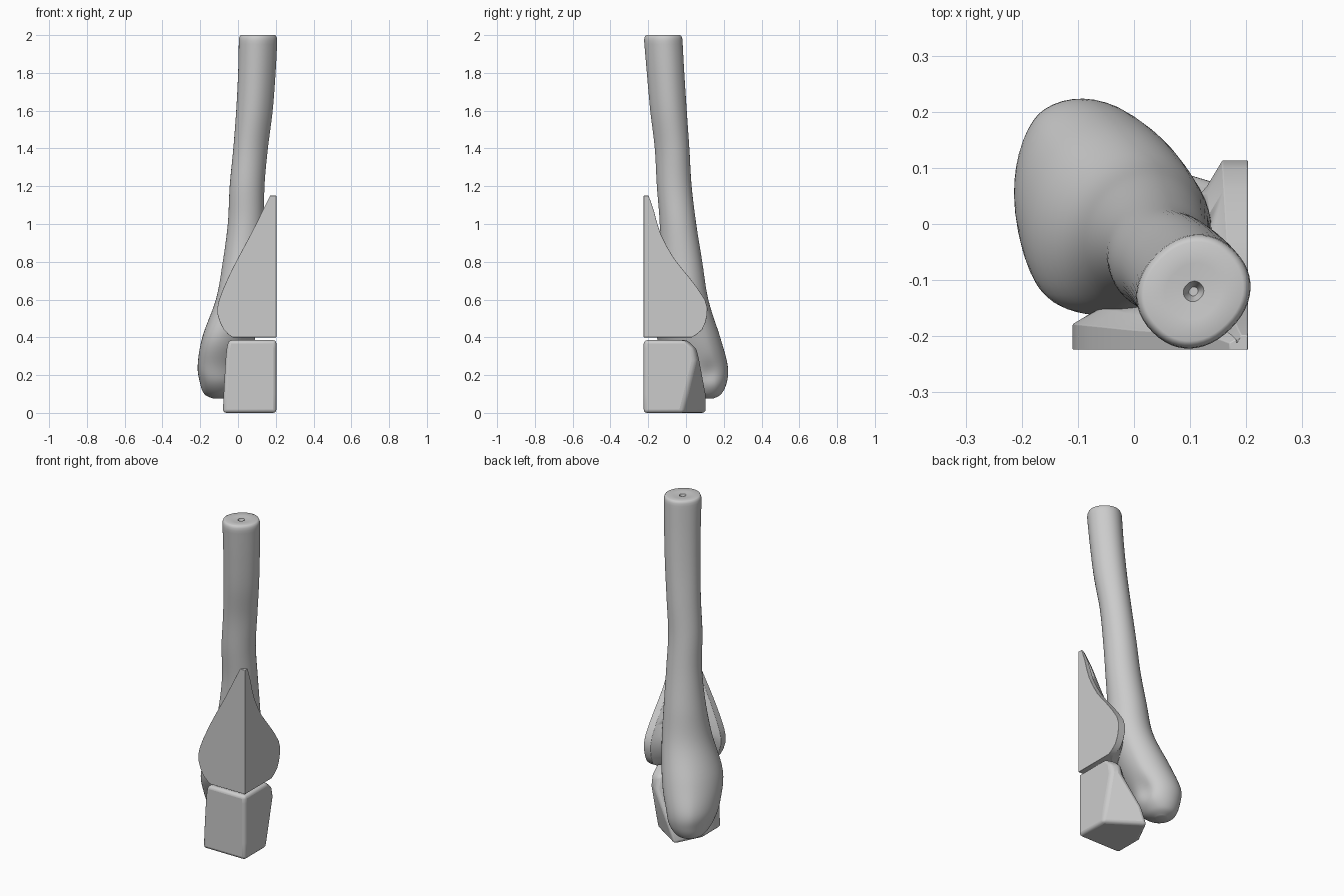
import bpy, bmesh, math
from mathutils import Vector

if "Cube" in bpy.data.objects:
    bpy.data.objects.remove(bpy.data.objects["Cube"])

bone_grey = bpy.data.materials.new("bone grey")
bone_grey.diffuse_color = (0.6, 0.6, 0.6, 1)
bone_grey.use_nodes = True
bone_grey.node_tree.nodes["Principled BSDF"].inputs["Base Color"].default_value = bone_grey.diffuse_color
R2 = math.sqrt(0.5)


def catmull(keys, steps):
    """Smoothly interpolate a list of equal-length tuples."""
    out = []
    for i in range(len(keys) - 1):
        p = [keys[max(0, min(len(keys) - 1, i + k))] for k in (-1, 0, 1, 2)]
        for s in range(steps):
            t = s / steps
            out.append([b + 0.5 * t * (c - a + t * (2*a - 5*b + 4*c - d + t * (3*(b - c) + d - a)))
                        for a, b, c, d in zip(*p)])
    return out + [list(keys[-1])]


def loft(name, rings):
    """Skin closed rings of points, bottom to top, and cap the ends."""
    bm = bmesh.new()
    vs = [[bm.verts.new(p) for p in r] for r in rings]
    n = len(vs[0])
    for a, b in zip(vs, vs[1:]):
        for i in range(n):
            j = (i + 1) % n
            bm.faces.new((a[i], a[j], b[j], b[i]))
    bm.faces.new(vs[0][::-1])
    bm.faces.new(vs[-1])
    bmesh.ops.recalc_face_normals(bm, faces=bm.faces)
    me = bpy.data.meshes.new(name)
    bm.to_mesh(me)
    bm.free()
    me.materials.append(bone_grey)
    ob = bpy.data.objects.new(name, me)
    bpy.context.collection.objects.link(ob)
    return ob


def smooth(ob, deg):
    bpy.ops.object.select_all(action='DESELECT')
    ob.select_set(True)
    bpy.context.view_layer.objects.active = ob
    bpy.ops.object.shade_smooth_by_angle(angle=math.radians(deg))


# Bone: sections across the diagonal axes u=(1,1), v=(-1,1)
# z, u, v, half u, half v back, half v front, roundness, skew
KEYS = [
    (0.075, 0.01, 0.15, 0.03, 0.03, 0.03, 2.0, 0.0),
    (0.10, 0.0, 0.14, 0.085, 0.085, 0.08, 1.9, 0.1),
    (0.16, -0.01, 0.11, 0.13, 0.14, 0.10, 1.8, 0.2),
    (0.25, -0.02, 0.09, 0.155, 0.165, 0.11, 1.75, 0.22),
    (0.40, -0.03, 0.03, 0.17, 0.165, 0.12, 1.85, 0.22),
    (0.60, -0.01, -0.025, 0.14, 0.13, 0.12, 2.0, 0.12),
    (0.80, 0.0, -0.04, 0.115, 0.108, 0.105, 2.0, 0.05),
    (1.00, 0.0, -0.06, 0.098, 0.095, 0.095, 2.0, 0.0),
    (1.20, -0.01, -0.078, 0.094, 0.09, 0.09, 2.0, 0.0),
    (1.40, -0.005, -0.10, 0.094, 0.087, 0.085, 2.1, 0.0),
    (1.60, -0.004, -0.127, 0.097, 0.09, 0.09, 2.2, 0.0),
    (1.80, -0.006, -0.147, 0.1, 0.092, 0.092, 2.2, 0.0),
    (1.97, -0.01, -0.16, 0.103, 0.094, 0.094, 2.2, 0.0),
]


def section(k, n=48):
    z, u0, v0, hu, hb, hf, e, skew = k
    pts = []
    for i in range(n):
        a = 2 * math.pi * i / n
        c, s = math.cos(a), math.sin(a)
        u = hu * math.copysign(abs(c) ** (2 / e), c)
        v = (hb if s > 0 else hf) * math.copysign(abs(s) ** (2 / e), s)
        u += u0 + skew * v
        v += v0
        p = Vector(((u - v) * R2, (u + v) * R2, z))
        # shallow hollow on the rear right flank
        d = (p - Vector((0.07, 0.13, 0.2))).length
        p += Vector((-0.8, -0.4, 0)) * 0.035 * math.exp(-(d / 0.06) ** 2)
        pts.append(p)
    return pts


rings = [section(k) for k in catmull(KEYS, 6)]
# rounded top rim and the small pit in the end
top = rings[-1]
ctr = sum(top, Vector()) / len(top)
for scale, z in ((0.985, 1.985), (0.94, 1.996), (0.87, 2.0), (0.5, 1.997),
                 (0.18, 1.995), (0.08, 1.965)):
    rings.append([Vector((*(ctr + (p - ctr) * scale).xy, z)) for p in top])
bone = loft("bone_shaft", rings)
smooth(bone, 50)


def fragment(name, rings):
    """Corner block with softened edges, hollowed where the bone rests."""
    ob = loft(name, rings)
    b = ob.modifiers.new("soft edges", 'BEVEL')
    b.width, b.segments, b.limit_method = 0.018, 3, 'ANGLE'
    b.angle_limit = math.radians(35)
    c = ob.modifiers.new("bone seat", 'BOOLEAN')
    c.operation, c.object, c.solver = 'DIFFERENCE', bone, 'EXACT'
    smooth(ob, 40)


# Upper fragment: z, left end x, right end y, thickness of the ends
UPPER = [(0.40, -0.03, 0.03, 0.03), (0.44, -0.075, 0.085, 0.04),
         (0.52, -0.108, 0.112, 0.045), (0.60, -0.10, 0.10, 0.045),
         (0.72, -0.05, 0.015, 0.04), (0.82, 0.0, -0.065, 0.035),
         (0.95, 0.07, -0.135, 0.03), (1.07, 0.13, -0.17, 0.025),
         (1.15, 0.17, -0.198, 0.012)]
fragment("upper_fragment", [
    [(x, -0.224, z), (0.203, -0.224, z), (0.203, y, z), (0.203 - t, y, z),
     (0.203 - 1.6 * t, y - t, z), (x + t, -0.224 + 1.6 * t, z), (x, -0.224 + t, z)]
    for z, x, y, t in catmull(UPPER, 2)])

# Lower fragment: z, left x, right-face rear y, rear corner, inner left y
LOWER = [(0.0, -0.08, -0.02, 0.0, 0.112, -0.05),
         (0.10, -0.076, 0.005, 0.04, 0.11, -0.07),
         (0.28, -0.066, 0.05, 0.15, 0.075, -0.11),
         (0.34, -0.06, 0.04, 0.15, 0.06, -0.12),
         (0.385, -0.05, -0.01, 0.14, 0.01, -0.14)]
fragment("lower_fragment", [
    [(x, -0.224, z), (0.203, -0.224, z), (0.203, y, z), (bx, by, z), (x, iy, z)]
    for z, x, y, bx, by, iy in LOWER])
